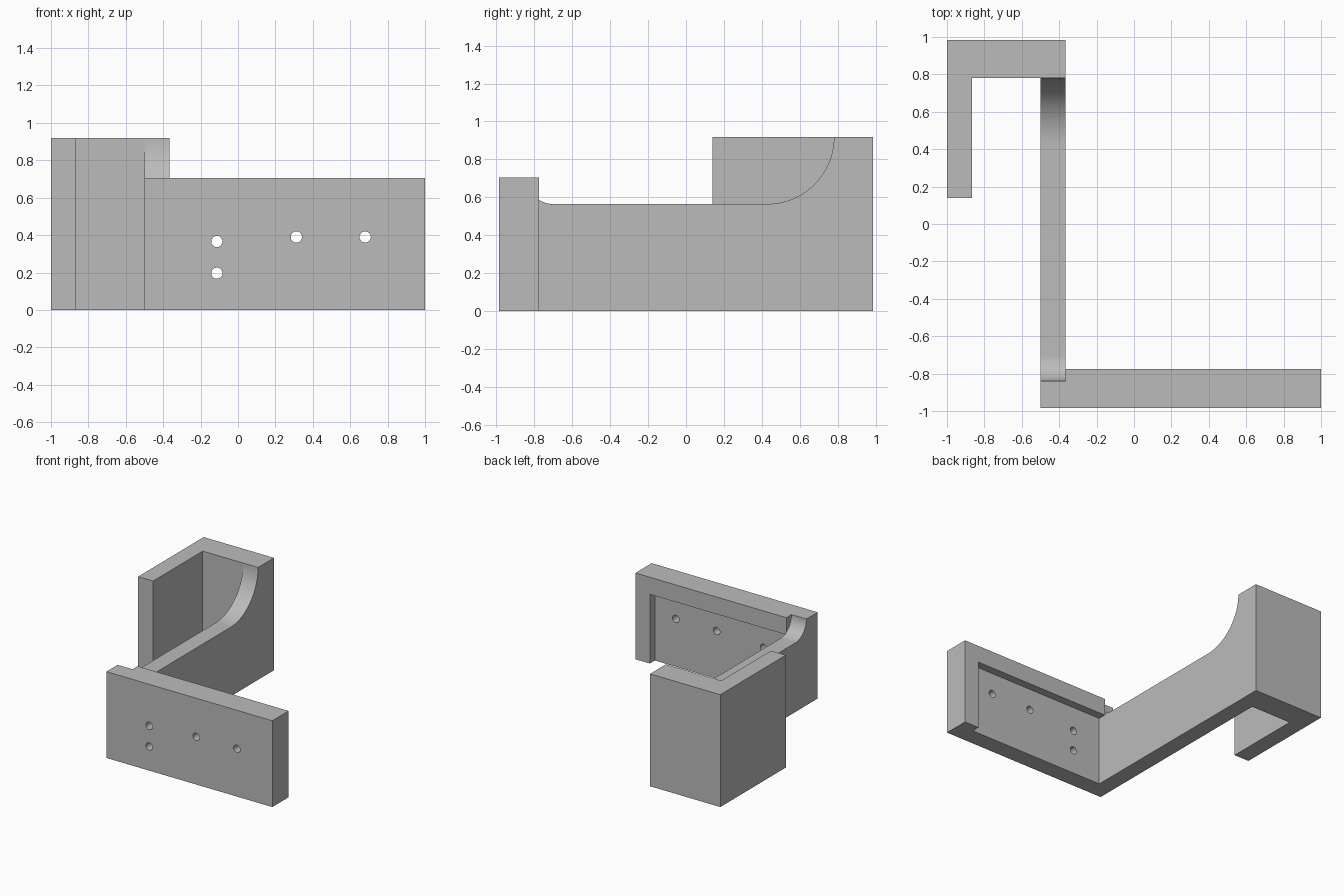
import bpy
import bmesh
from math import cos, sin, pi, radians
from mathutils import Vector

cube = bpy.data.objects.get("Cube")
if cube:
    bpy.data.objects.remove(cube, do_unlink=True)

# Main dimensions
FRONT, BACK = -0.985, 0.985
PLATE_BACK, FLOOR = -0.775, -0.84       # plate rim and recessed floor
HOOK_Y, LIP_Y = 0.78, 0.14
ARM_R, ARM_L = -0.5, -0.365
LIP_L = -0.865
PLATE_H, HOOK_H, ARM_H = 0.705, 0.918, 0.565

grey = bpy.data.materials.new("light grey")
grey.use_nodes = True
colour = (0.5, 0.5, 0.5, 1)
grey.diffuse_color = colour
grey.node_tree.nodes["Principled BSDF"].inputs["Base Color"].default_value = colour


def prism(name, points, axis, low, high):
    """Extrude a 2D outline along an axis; points use the other two axes in order."""
    def place(p, d):
        c = list(p)
        c.insert("xyz".index(axis), d)
        return Vector(c)

    bm = bmesh.new()
    face = bm.faces.new([bm.verts.new(place(p, low)) for p in points])
    new = bmesh.ops.extrude_face_region(bm, geom=[face])["geom"]
    shift = place((0, 0), high - low)
    bmesh.ops.translate(bm, vec=shift, verts=[v for v in new if isinstance(v, bmesh.types.BMVert)])
    bmesh.ops.recalc_face_normals(bm, faces=bm.faces)
    mesh = bpy.data.meshes.new(name)
    bm.to_mesh(mesh)
    bm.free()
    mesh.materials.append(grey)
    obj = bpy.data.objects.new(name, mesh)
    bpy.context.collection.objects.link(obj)
    return obj


def arc(cx, cy, r, start, end, steps):
    angles = [radians(start + (end - start) * i / steps) for i in range(steps + 1)]
    return [(cx + r * cos(a), cy + r * sin(a)) for a in angles]


def combine(target, tool, operation):
    """Apply a boolean and remove the tool object."""
    mod = target.modifiers.new("combine", "BOOLEAN")
    mod.operation, mod.solver, mod.object = operation, "EXACT", tool
    bpy.context.view_layer.objects.active = target
    bpy.ops.object.modifier_apply(modifier=mod.name)
    bpy.data.objects.remove(tool, do_unlink=True)


# Mounting plate with a rim along its top and outer end
bracket = prism("wall_bracket", [(ARM_R, 0), (1, 0), (1, PLATE_H), (ARM_R, PLATE_H)],
                "y", FRONT, FLOOR)
rim = prism("plate_rim", [(1, 0), (1, PLATE_H), (ARM_L, PLATE_H), (ARM_L, ARM_H),
                          (0.87, ARM_H), (0.87, 0)], "y", FLOOR, PLATE_BACK)

# Arm with a small fillet at the plate and a large one at the hook
fillet = PLATE_H - ARM_H
sweep = HOOK_H - ARM_H
arm_profile = [(HOOK_Y, 0), (FLOOR, 0)]
arm_profile += arc(FLOOR + fillet, PLATE_H, fillet, 180, 270, 24)
arm_profile += arc(HOOK_Y - sweep, HOOK_H, sweep, 270, 360, 32)
arm = prism("arm", arm_profile, "x", ARM_R, ARM_L)

# Hook: back wall and returning lip
hook = prism("hook", [(ARM_L, HOOK_Y), (ARM_L, BACK), (-1, BACK), (-1, LIP_Y),
                      (LIP_L, LIP_Y), (LIP_L, HOOK_Y)], "z", 0, HOOK_H)

for part in (rim, arm, hook):
    combine(bracket, part, "UNION")

# Clean the flush seams between the joined parts
bm = bmesh.new()
bm.from_mesh(bracket.data)
bmesh.ops.remove_doubles(bm, verts=bm.verts, dist=0.0001)
bmesh.ops.dissolve_limit(bm, angle_limit=radians(0.3), verts=bm.verts, edges=bm.edges)
bm.to_mesh(bracket.data)
bm.free()

# Screw holes through the plate
for x, z in ((-0.113, 0.366), (-0.113, 0.197), (0.312, 0.39), (0.68, 0.39)):
    ring = arc(x, z, 0.03, 0, 360, 32)[:-1]
    combine(bracket, prism("screw_hole", ring, "y", FRONT - 0.1, PLATE_BACK + 0.1), "DIFFERENCE")

# Smooth curves, crisp corners
bpy.ops.object.select_all(action="DESELECT")
bracket.select_set(True)
bpy.context.view_layer.objects.active = bracket
bpy.ops.object.shade_smooth_by_angle(angle=radians(25))
